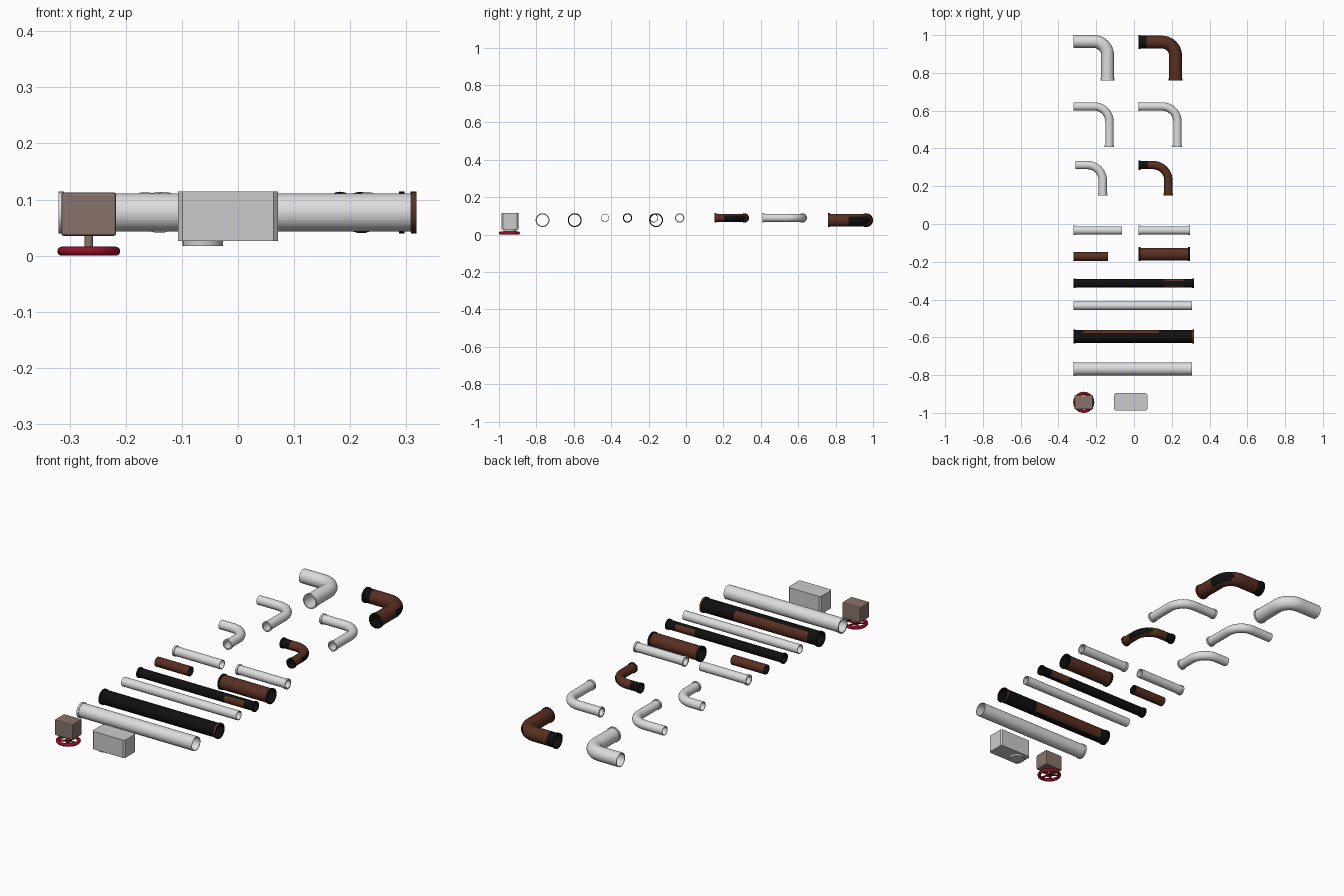
import bpy, bmesh, math
from mathutils import Vector

if "Cube" in bpy.data.objects:
    bpy.data.objects.remove(bpy.data.objects["Cube"])


def material(name, rgb):
    m = bpy.data.materials.new(name)
    m.use_nodes = True
    m.diffuse_color = (*rgb, 1)
    m.node_tree.nodes["Principled BSDF"].inputs["Base Color"].default_value = (*rgb, 1)
    return m


PALE = material("pale metal", (0.72, 0.72, 0.72))
GREY = material("grey case", (0.6, 0.6, 0.6))
RUST = material("rust brown", (0.1, 0.028, 0.016))
BLACK = material("soot black", (0.005, 0.005, 0.005))
TAUPE = material("taupe case", (0.25, 0.175, 0.145))
RED = material("crimson", (0.3, 0.005, 0.022))

SIDES, WALL, LIP, LIP_LEN, TOP = 32, 0.003, 0.003, 0.01, 0.111
BIG, SMALL = 0.034, 0.022


def finish(bm, name, mats, smooth=True):
    bmesh.ops.recalc_face_normals(bm, faces=bm.faces)
    me = bpy.data.meshes.new(name)
    bm.to_mesh(me)
    bm.free()
    ob = bpy.data.objects.new(name, me)
    bpy.context.collection.objects.link(ob)
    for m in mats:
        me.materials.append(m)
    if smooth:
        bpy.ops.object.select_all(action='DESELECT')
        ob.select_set(True)
        bpy.context.view_layer.objects.active = ob
        bpy.ops.object.shade_smooth_by_angle(angle=math.radians(35))
    return ob


def tube(name, path, r, lips, mats, rule=None):
    """Sweep an open, thin-walled tube along (x, y, heading) stations."""
    z = TOP - r
    (ax, ay, aa), (bx, by, ba) = path[0], path[-1]
    start = (ax + LIP_LEN * math.cos(aa), ay + LIP_LEN * math.sin(aa), aa)
    end = (bx - LIP_LEN * math.cos(ba), by - LIP_LEN * math.sin(ba), ba)
    rings = [(*path[0], r)]
    if lips[0]:
        rings = [(*path[0], r + LIP), (*start, r + LIP), (*start, r)]
    rings += [(*p, r) for p in path[1:-1]]
    if lips[1]:
        rings += [(*end, r), (*end, r + LIP), (*path[-1], r + LIP)]
    else:
        rings.append((*path[-1], r))
    outer = len(rings)
    rings += [(*p, r - WALL) for p in reversed(path)]
    bm = bmesh.new()
    loops = []
    for x, y, a, rad in rings:
        side = Vector((-math.sin(a), math.cos(a), 0))
        loops.append([bm.verts.new(Vector((x, y, z)) + rad * (
            side * math.cos(t) + Vector((0, 0, math.sin(t)))))
            for t in (math.tau * i / SIDES for i in range(SIDES))])
    skin = []
    for k, lo in enumerate(loops):
        hi = loops[(k + 1) % len(loops)]
        for i in range(SIDES):
            j = (i + 1) % SIDES
            f = bm.faces.new((lo[i], lo[j], hi[j], hi[i]))
            if k < outer - 1:
                skin.append(f)
            elif len(mats) > 1:
                f.material_index = 1
    bmesh.ops.recalc_face_normals(bm, faces=bm.faces)
    if rule:
        for f in skin:
            f.material_index = int(rule(f.calc_center_median(), f.normal))
    return finish(bm, name, mats)


def straight(x0, x1, y, steps=24):
    return [(x0 + (x1 - x0) * i / steps, y, 0) for i in range(steps + 1)]


def elbow(x0, xc, y, y1, bend):
    """Run along x, turn a quarter circle, then run toward the front."""
    cx, cy, n = xc - bend, y - bend, 12
    run = [(x0 + (cx - x0) * i / 6, y, 0) for i in range(6)]
    arc = [(cx + bend * math.sin(t), cy + bend * math.cos(t), -t)
           for t in (math.pi / 2 * i / n for i in range(n + 1))]
    drop = [(xc, cy + (y1 - cy) * i / 6, -math.pi / 2) for i in range(1, 7)]
    return run + arc + drop


# Long straight pipes; rules return True for the second colour
L, M = -0.32, 0.025
tube("long_wide_pipe", straight(L, 0.308, -0.767), BIG, (1, 0), [PALE])
tube("long_wide_sooty_pipe", straight(L, 0.318, -0.595), BIG, (1, 1), [RUST, BLACK],
     lambda c, n: not (c.x > 0.306 or (-0.26 < c.x < 0.13 and n.y > 0.55)))
tube("long_narrow_pipe", straight(L, 0.308, -0.433), SMALL, (0, 0), [PALE])
tube("long_narrow_sooty_pipe", straight(L, 0.317, -0.313), SMALL, (1, 1), [RUST, BLACK],
     lambda c, n: not (0.17 < c.x < 0.26 and abs(n.y) > 0.6))

# Short straight pipes
tube("short_narrow_rusty_pipe", straight(L, -0.138, -0.172), SMALL + 0.001, (0, 0), [RUST, BLACK],
     lambda c, n: False)
tube("short_wide_rusty_pipe", straight(M, 0.297, -0.16), BIG, (1, 1), [RUST, BLACK],
     lambda c, n: c.x < M + LIP_LEN or c.x > 0.286)
tube("short_narrow_pipe_right", straight(L, -0.063, -0.034), SMALL, (1, 0), [PALE])
tube("short_narrow_pipe_left", straight(M, 0.297, -0.034), SMALL, (1, 1), [PALE])


# Elbow pipes
def soot(y_limit):
    return lambda c, n: c.x < 0.072 or (c.y > y_limit and n.x > 0.5 and n.z < 0.6)


tube("wide_elbow", elbow(L, -0.14, 0.966, 0.76, 0.072), BIG, (0, 1), [PALE])
tube("wide_rusty_elbow", elbow(M, 0.22, 0.963, 0.76, 0.072), BIG, (1, 1), [RUST, BLACK], soot(0.88))
tube("narrow_elbow_right", elbow(L, -0.13, 0.622, 0.408, 0.08), SMALL, (0, 1), [PALE])
tube("narrow_elbow_left", elbow(M, 0.23, 0.622, 0.408, 0.08), SMALL, (1, 1), [PALE])
tube("small_elbow", elbow(-0.31, -0.165, 0.312, 0.152, 0.082), SMALL, (0, 1), [PALE])
tube("small_rusty_elbow", elbow(M, 0.182, 0.312, 0.152, 0.082), SMALL, (1, 1), [RUST, BLACK], soot(0.21))


def box(name, lo, hi, mat, bevel, upright_only=False):
    bm = bmesh.new()
    bmesh.ops.create_cube(bm, size=1)
    for v in bm.verts:
        v.co = [lo[i] + (v.co[i] + 0.5) * (hi[i] - lo[i]) for i in range(3)]
    edges = [e for e in bm.edges if not upright_only
             or abs(e.verts[0].co.z - e.verts[1].co.z) > 0.01]
    bmesh.ops.bevel(bm, geom=edges, offset=bevel, segments=1 if upright_only else 2,
                    affect='EDGES', profile=0.5)
    return finish(bm, name, [mat], False)


def rod(name, centre, r, depth, mat, rotation=(0, 0, 0)):
    bpy.ops.mesh.primitive_cylinder_add(vertices=24, radius=r, depth=depth,
                                        location=centre, rotation=rotation)
    ob = bpy.context.object
    ob.name = name
    ob.data.materials.append(mat)
    bpy.ops.object.shade_smooth_by_angle(angle=math.radians(35))
    return ob


# Junction case with a round outlet underneath
box("junction_case", (-0.107, -0.987, 0.026), (0.071, -0.896, 0.114), GREY, 0.008, True)
rod("junction_outlet", (-0.063, -0.941, 0.022), 0.036, 0.01, GREY)

# Valve case, stem and hand wheel
VX, VY = -0.266, -0.944
box("valve_case", (-0.315, VY - 0.037, 0.035), (-0.217, VY + 0.037, 0.113), TAUPE, 0.005)
rod("valve_stem", (VX, VY, 0.024), 0.008, 0.03, TAUPE)
bpy.ops.mesh.primitive_torus_add(location=(VX, VY, 0.008), major_radius=0.048,
                                 minor_radius=0.008, major_segments=32, minor_segments=12)
wheel = bpy.context.object
wheel.name = "wheel_rim"
wheel.data.materials.append(RED)
bpy.ops.object.shade_smooth_by_angle(angle=math.radians(60))
rod("wheel_hub", (VX, VY, 0.008), 0.013, 0.012, RED)
for k in range(5):
    a = math.tau * k / 5
    rod(f"wheel_spoke_{k + 1}", (VX + 0.026 * math.cos(a), VY + 0.026 * math.sin(a), 0.008),
        0.004, 0.044, RED, (0, math.pi / 2, a))
